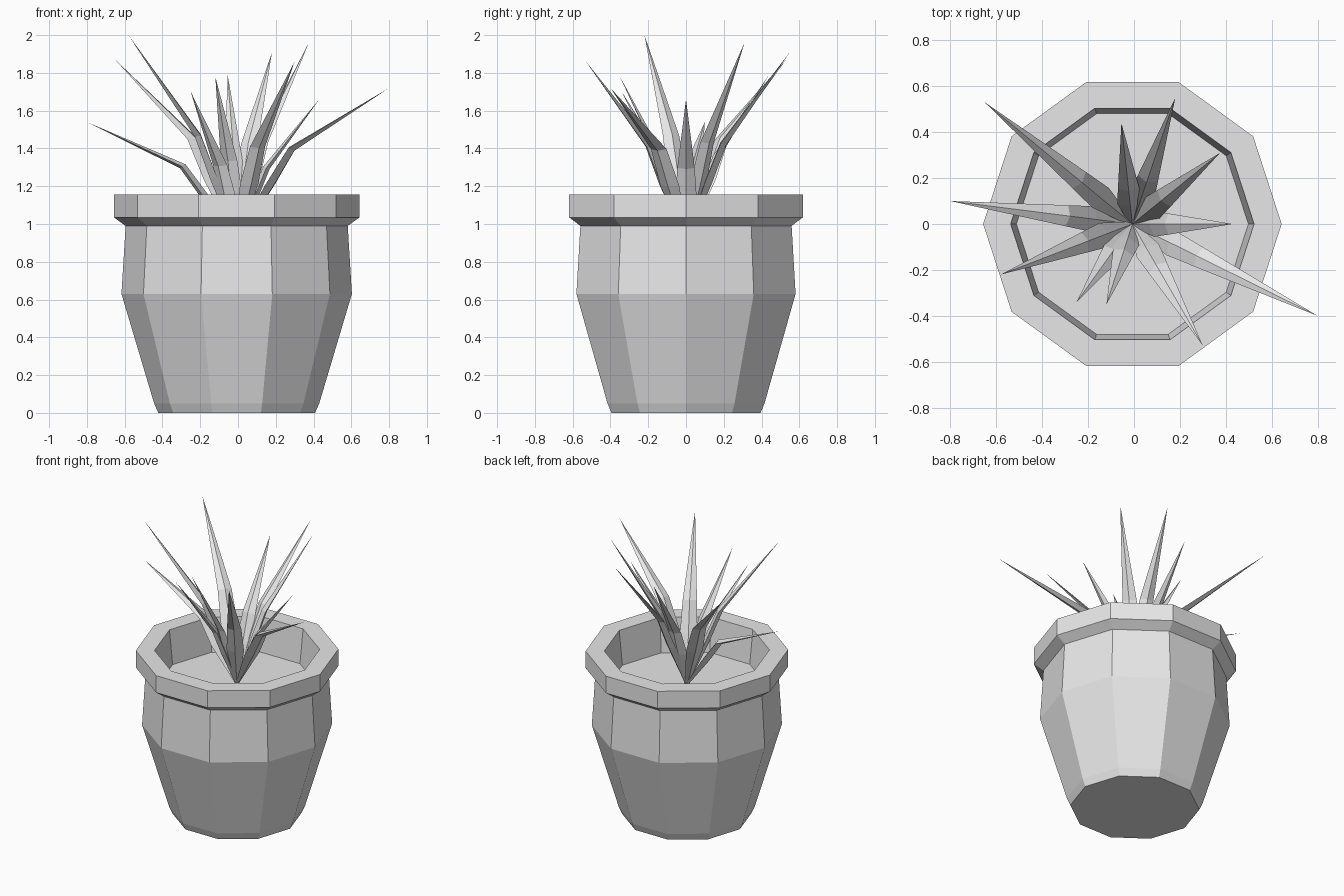
import bpy
import bmesh
from math import cos, sin, tau
from mathutils import Vector

cube = bpy.data.objects.get("Cube")
if cube:
    bpy.data.objects.remove(cube, do_unlink=True)

# One plain grey for everything
GREY = (0.8, 0.8, 0.8, 1)
grey = bpy.data.materials.new("plain grey")
grey.use_nodes = True
grey.diffuse_color = GREY
grey.node_tree.nodes["Principled BSDF"].inputs["Base Color"].default_value = GREY

CENTRE = -0.007
SOIL = 0.915
SIDES = 10


def finish(name, bm):
    bmesh.ops.recalc_face_normals(bm, faces=bm.faces)
    mesh = bpy.data.meshes.new(name)
    bm.to_mesh(mesh)
    bm.free()
    mesh.materials.append(grey)
    obj = bpy.data.objects.new(name, mesh)
    bpy.context.collection.objects.link(obj)
    return obj


def bridge(bm, low, high):
    n = len(low)
    for i in range(n):
        j = (i + 1) % n
        bm.faces.new((low[i], low[j], high[j], high[i]))


# Ten-sided pot: outside wall, overhanging rim, inside wall, soil
def build_pot():
    profile = [(0.415, 0), (0.437, 0.05), (0.61, 0.63), (0.588, 0.99),
               (0.65, 1.035), (0.65, 1.155), (0.53, 1.155), (0.505, SOIL)]
    bm = bmesh.new()
    rings = []
    for r, z in profile:
        rings.append([bm.verts.new((CENTRE + r * cos(tau * i / SIDES),
                                    r * sin(tau * i / SIDES), z))
                      for i in range(SIDES)])
    for low, high in zip(rings, rings[1:]):
        bridge(bm, low, high)
    bm.faces.new(rings[0])
    bm.faces.new(rings[-1])
    finish("pot", bm)


# Bent pointed leaf with a diamond section, from the soil to its tip
def build_leaf(name, tip):
    base = Vector((CENTRE, 0, SOIL))
    tip = Vector(tip)
    reach = tip - base
    rise = reach.z
    flat = Vector((reach.x, reach.y, 0))
    side = Vector((-flat.y, flat.x, 0)).normalized()
    bend = 0.42 + 0.16 * flat.length / rise
    knee = base + flat * 0.36 + Vector((0, 0, rise * bend))
    up = (knee - base).cross(side).normalized()
    bm = bmesh.new()
    rings = []
    for t, width, thick in ((0, 0.012, 0.008), (0.6, 0.056, 0.02), (1, 0.046, 0.018)):
        c = base.lerp(knee, t)
        rings.append([bm.verts.new(c + d) for d in
                      (side * width, up * thick, -side * width, -up * thick)])
    for low, high in zip(rings, rings[1:]):
        bridge(bm, low, high)
    bm.faces.new(rings[0])
    point = bm.verts.new(tip)
    top = rings[-1]
    for i in range(4):
        bm.faces.new((top[i], top[(i + 1) % 4], point))
    finish(name, bm)


build_pot()

# Leaf tips, going round the plant
TIPS = [(-0.65, 0.53, 1.87), (-0.055, 0.44, 1.79), (0.18, 0.55, 1.91),
        (0.375, 0.31, 1.96), (0.43, 0, 1.66), (0.8, -0.4, 1.72),
        (0.3, -0.53, 1.86), (-0.12, -0.35, 1.78), (-0.25, -0.34, 1.7),
        (-0.58, -0.22, 2.0), (-0.8, 0.1, 1.54)]
for number, tip in enumerate(TIPS, 1):
    build_leaf(f"leaf_{number}", tip)
